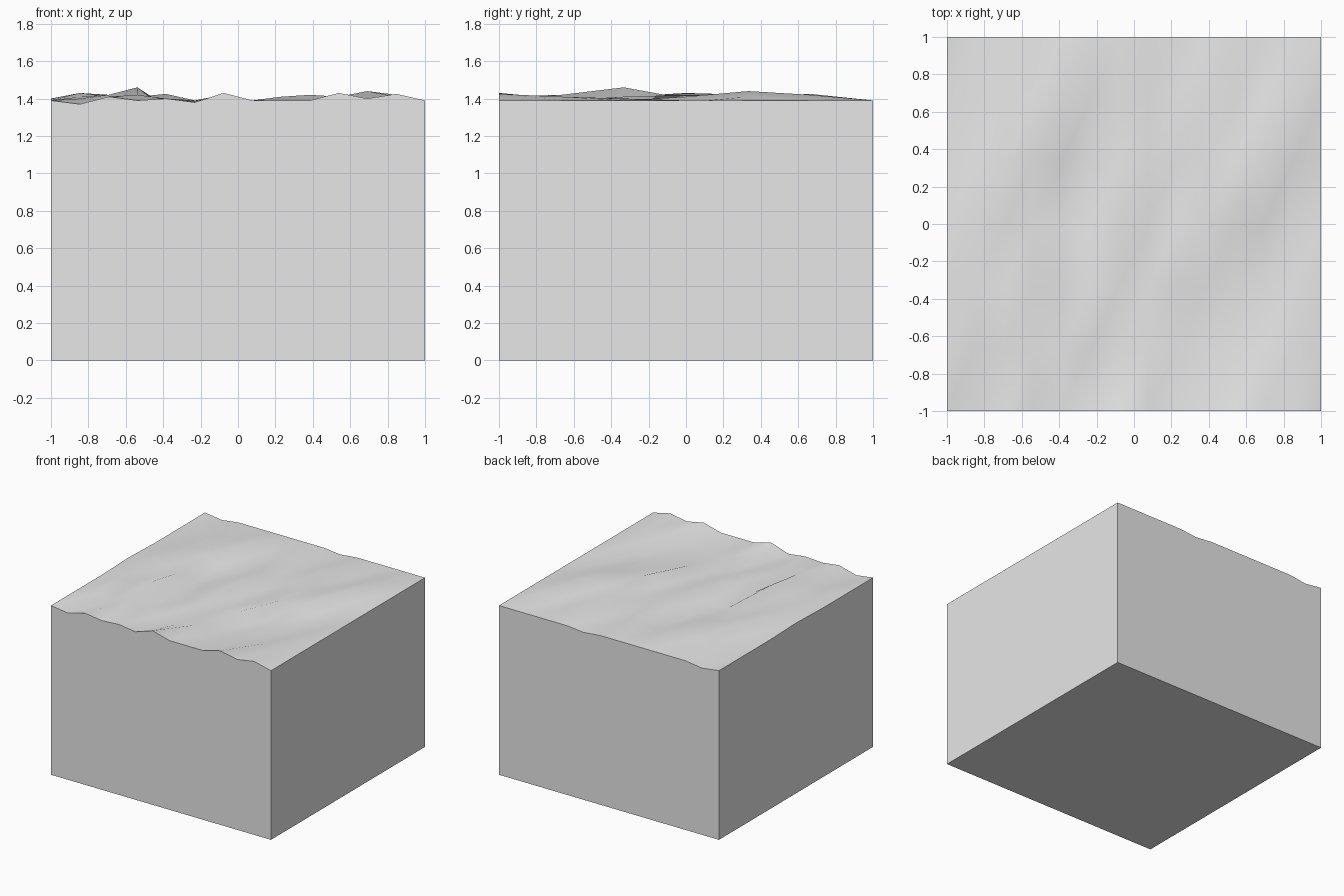
import bpy
import bmesh
import math

cube = bpy.data.objects.get("Cube")
if cube:
    bpy.data.objects.remove(cube, do_unlink=True)

COLS, ROWS = 13, 6      # cells across and deep
GROUND = 1.39           # resting height of the terrain

# Rise of the front edge, column by column, in hundredths
FRONT_EDGE = [0, -2, 2, 0, 1, -1, 4, 0, 0, 0, 4, 1, 3.5, 0]

# Mounds and hollows: (column, row) -> rise in hundredths
RELIEF = {
    (1, 1): 1, (2, 1): -1, (3, 1): 3, (4, 1): 1, (6, 1): -3, (8, 1): -2,
    (10, 1): -2, (11, 1): 1, (12, 1): 2,
    (1, 2): 2, (2, 2): 3, (3, 2): 7, (4, 2): -3, (6, 2): 1, (8, 2): 2,
    (9, 2): -3, (11, 2): -2, (12, 2): 1,
    (1, 3): 4, (2, 3): 2, (3, 3): 1, (4, 3): -3, (6, 3): 3, (7, 3): -1,
    (8, 3): -1, (9, 3): 3, (10, 3): 2, (12, 3): -1,
    (1, 4): 1, (2, 4): 3, (3, 4): 2, (5, 4): -3, (6, 4): 1,
    (9, 4): 1, (10, 4): 2, (11, 4): 5, (12, 4): 2,
    (2, 5): 1, (3, 5): 2, (4, 5): 3.5, (6, 5): 1, (8, 5): -1, (9, 5): 3,
    (11, 5): 1, (12, 5): 3,
    (0, 3): 1, (1, 6): -2, (8, 6): -1.5,
}


def height(col, row):
    rise = FRONT_EDGE[col] if row == 0 else RELIEF.get((col, row), 0)
    return GROUND + rise / 100


# One plain grey for the whole block
grey = bpy.data.materials.new("plain_grey")
colour = (0.8, 0.8, 0.8, 1)
grey.use_nodes = True
grey.diffuse_color = colour
grey.node_tree.nodes["Principled BSDF"].inputs["Base Color"].default_value = colour

# Uneven top surface, each cell split along the same diagonal
bm = bmesh.new()
grid = [[bm.verts.new((2 * c / COLS - 1, 2 * r / ROWS - 1, height(c, r)))
         for c in range(COLS + 1)] for r in range(ROWS + 1)]
for r in range(ROWS):
    for c in range(COLS):
        a, b = grid[r][c], grid[r][c + 1]
        d, e = grid[r + 1][c + 1], grid[r + 1][c]
        bm.faces.new((a, b, d))
        bm.faces.new((a, d, e))
for face in bm.faces:
    face.smooth = True

# Straight walls dropped from the rim, closed by a flat base
rim = [edge for edge in bm.edges if edge.is_boundary]
walls = bmesh.ops.extrude_edge_only(bm, edges=rim)["geom"]
for item in walls:
    if isinstance(item, bmesh.types.BMVert):
        item.co.z = 0
base_edges = [edge for edge in bm.edges if edge.is_boundary]
bmesh.ops.contextual_create(bm, geom=base_edges)
bmesh.ops.recalc_face_normals(bm, faces=bm.faces)

mesh = bpy.data.meshes.new("terrain_block")
bm.to_mesh(mesh)
bm.free()
mesh.materials.append(grey)
block = bpy.data.objects.new("terrain_block", mesh)
bpy.context.collection.objects.link(block)

# Soft ground, crisp block edges
bpy.ops.object.select_all(action="DESELECT")
block.select_set(True)
bpy.context.view_layer.objects.active = block
bpy.ops.object.shade_smooth_by_angle(angle=math.radians(50))
